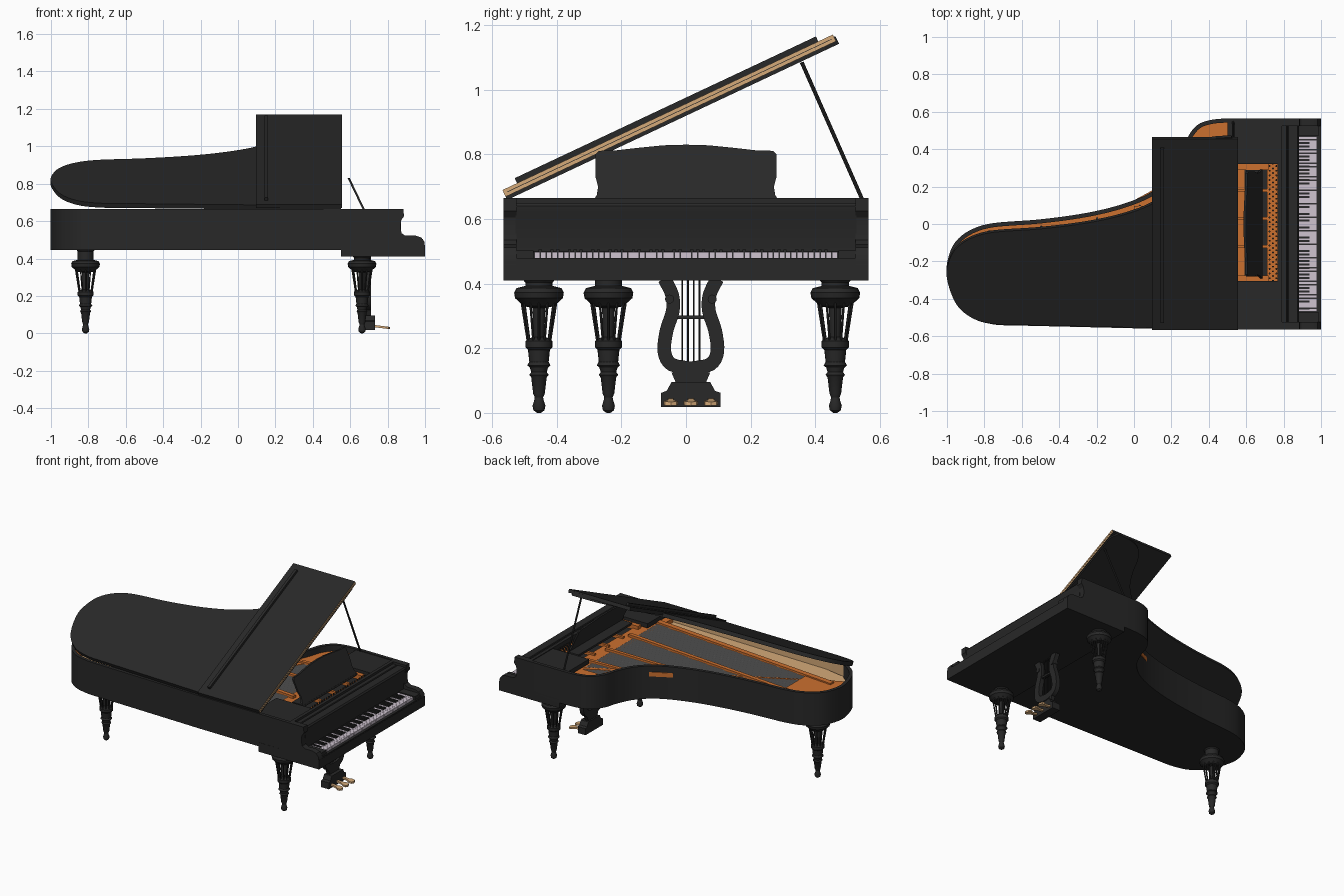
import bpy, bmesh, math
from mathutils import Vector

old = bpy.data.objects.get("Cube")
if old:
    bpy.data.objects.remove(old, do_unlink=True)


def material(name, r, g, b):
    m = bpy.data.materials.new(name)
    m.use_nodes = True
    m.diffuse_color = (r, g, b, 1)
    m.node_tree.nodes["Principled BSDF"].inputs["Base Color"].default_value = (r, g, b, 1)
    return m


BLACK = material("black lacquer", .021, .021, .021)
ORANGE = material("copper plate", .6, .16, .028)
TAN = material("light wood", .66, .4, .19)
IVORY = material("ivory", .62, .55, .63)
STEEL = material("string steel", .34, .34, .34)
BOARD = material("dark soundboard", .06, .05, .045)


# ---- helpers: each adds geometry to a bmesh, finish() makes the object
def prism(bm, pts, a, b, place):
    lo = [bm.verts.new(place(u, v, a)) for u, v in pts]
    hi = [bm.verts.new(place(u, v, b)) for u, v in pts]
    bm.faces.new(lo)
    bm.faces.new(hi)
    for i in range(len(pts)):
        j = (i + 1) % len(pts)
        bm.faces.new((lo[i], lo[j], hi[j], hi[i]))


def box(bm, x0, x1, y0, y1, z0, z1):
    prism(bm, [(x0, y0), (x1, y0), (x1, y1), (x0, y1)], z0, z1, flat)


def bar(bm, p, q, w, z0, z1):
    p, q = Vector(p), Vector(q)
    d = (q - p).normalized() * w / 2
    n = Vector((-d.y, d.x))
    prism(bm, [p + n, q + n, q - n, p - n], z0, z1, flat)


def rod(bm, p, q, r, sides=6):
    p, q = Vector(p), Vector(q)
    rot = (q - p).to_track_quat('Z', 'Y')
    ring = [(r * math.cos(math.tau * i / sides), r * math.sin(math.tau * i / sides)) for i in range(sides)]
    prism(bm, ring, 0, (q - p).length, lambda u, v, w: p + rot @ Vector((u, v, w)))


def lathe(bm, profile, cx, cy, n=20):
    rings = [[bm.verts.new((cx + r * math.cos(math.tau * i / n), cy + r * math.sin(math.tau * i / n), z))
              for i in range(n)] for r, z in profile]
    for a, b in zip(rings, rings[1:]):
        for i in range(n):
            bm.faces.new((a[i], a[(i + 1) % n], b[(i + 1) % n], b[i]))
    bm.faces.new(rings[0])
    bm.faces.new(rings[-1])


def finish(bm, name, *mats, rule=None):
    bmesh.ops.recalc_face_normals(bm, faces=bm.faces)
    for f in bm.faces:
        f.normal_update()
        f.material_index = rule(f) if rule else 0
    mesh = bpy.data.meshes.new(name)
    bm.to_mesh(mesh)
    bm.free()
    ob = bpy.data.objects.new(name, mesh)
    for m in mats:
        mesh.materials.append(m)
    bpy.context.collection.objects.link(ob)
    bpy.ops.object.select_all(action='DESELECT')
    ob.select_set(True)
    bpy.context.view_layer.objects.active = ob
    bpy.ops.object.shade_smooth_by_angle(angle=math.radians(30))


flat = lambda u, v, w: (u, v, w)      # outline seen from above
side = lambda u, v, w: (u, w, v)      # outline seen from the long side


def spline(pts, steps=5):
    P = [Vector(p) for p in pts]
    P = [P[0]] + P + [P[-1]]
    out = []
    for a, b, c, d in zip(P, P[1:], P[2:], P[3:]):
        for k in range(steps):
            t = k / steps
            out.append(b + (c - a) * t / 2 + (a * 2 - b * 5 + c * 4 - d) * t * t / 2
                       + (b * 3 - a - c * 3 + d) * t ** 3 / 2)
    return out + [P[-1]]


def inset(pts, off):
    out = []
    for i, p in enumerate(pts):
        s, t = (p - pts[i - 1]).normalized(), (pts[(i + 1) % len(pts)] - p).normalized()
        n, m = Vector((s.y, -s.x)), Vector((t.y, -t.x))
        out.append(p + (n + m) * off / (1 + n.dot(m)))
    return out


def tube_ring(bm, outer, inner, z0, z1):
    loops = [[bm.verts.new((p.x, p.y, z)) for p in o] for o, z in
             ((outer, z0), (outer, z1), (inner, z1), (inner, z0))]
    n = len(outer)
    for k in range(4):
        a, b = loops[k], loops[(k + 1) % 4]
        for i in range(n):
            bm.faces.new((a[i], a[(i + 1) % n], b[(i + 1) % n], b[i]))


# ---- case
curve = spline([(-.65, -.542), (-.75, -.537), (-.86, -.505), (-.95, -.42), (-1, -.27), (-.99, -.17),
                (-.95, -.09), (-.87, -.03), (-.75, .005), (-.5, .025), (-.25, .06), (-.05, .11),
                (.1, .175), (.2, .265), (.255, .37), (.285, .46), (.34, .53), (.42, .558), (.52, .565)])
outline = [Vector((.79, -.565)), Vector((.1, -.56))] + curve + [Vector((.79, .565))]
inner = inset(outline, .022)

bm = bmesh.new()
tube_ring(bm, outline, inner, .445, .665)
finish(bm, "case_rim", BLACK, TAN, rule=lambda f: int(
    abs(f.normal.z) < .5 and f.normal.y > .9 and -.55 < f.calc_center_median().y < -.45))
bm = bmesh.new()
prism(bm, outline, .445, .46, flat)
finish(bm, "case_bottom", BLACK)
bm = bmesh.new()
prism(bm, inset(outline, .018), .55, .57, flat)
finish(bm, "soundboard", BOARD)
bm = bmesh.new()
prism(bm, [(.5, -.54), (-.68, -.517), (-.83, -.49), (-.92, -.41), (-.9, -.32), (.48, -.43)], .565, .59, flat)
finish(bm, "bass_soundboard", TAN)

# ---- iron plate: border, tail web, long bass bar, braces, pin field
BASS, SLOPE = -.42, .09


def string_end(y):
    hits = []
    for p, q in zip(inner, inner[1:]):
        if (p.y - y) * (q.y - y) < 0:
            hits.append(p.x + (q.x - p.x) * (y - p.y) / (q.y - p.y))
    return max(max([h for h in hits if h < .56], default=.4), -.85 if y > -.3 else .48 - (y - BASS) / SLOPE)


border = [(a, b) for a, b in zip(inner, inset(outline, .095)) if a.y > -.4]
bm = bmesh.new()
tube_ring(bm, [a for a, b in border], [b for a, b in border], .595, .624)
prism(bm, [(-.68, -.32), (-.68, -.05), (-.85, -.06), (-.94, -.15), (-.965, -.27), (-.93, -.37), (-.85, -.34)],
      .59, .625, flat)
bar(bm, (.54, -.425), (-.88, -.3), .035, .585, .634)
bar(bm, (.54, -.17), (-.72, -.06), .026, .59, .635)
bar(bm, (.54, .08), (0, .085), .022, .59, .635)
bar(bm, (.54, .28), (.27, .27), .022, .59, .635)
box(bm, .38, .55, .4, .535, .59, .625)
box(bm, .47, .59, -.535, .535, .59, .618)
box(bm, .71, .785, -.335, .35, .6, .626)
for y in (-.29, .305):
    box(bm, .55, .72, y - .015, y + .015, .6, .64)
for y in (-.12, .03, .18):
    box(bm, .55, .72, y - .008, y + .008, .6, .63)
finish(bm, "iron_plate", ORANGE)
bm = bmesh.new()
box(bm, .59, .785, -.54, .54, .58, .61)
finish(bm, "pin_block", BLACK)

bm = bmesh.new()
for i in range(64):
    y = -.41 + i * .0127
    box(bm, string_end(y) + .04, .5, y - .003, y + .003, .616, .621)
finish(bm, "strings", STEEL)

bm = bmesh.new()
for i in range(26):
    for j in range(3):
        x, y = .725 + j * .018, -.315 + i * .025 + (j % 2) * .012
        rod(bm, (x, y, .61), (x, y, .64), .0055)
for p in inset(outline, .04)[35:70:6]:
    rod(bm, (p.x, p.y, .61), (p.x, p.y, .63), .007, 8)
finish(bm, "tuning_pins", BLACK)

# ---- keyboard end: keybed, cheeks, fallboard, side panels
cheek = [(.78, .42), (.78, .665), (.885, .665), (.887, .625), (.872, .605), (.868, .565), (.875, .535),
         (.895, .522), (.95, .522), (.98, .512), (.996, .49), (1, .46), (1, .42)]
bm = bmesh.new()
for a, b in ((-.565, -.525), (.525, .565)):
    prism(bm, cheek, a, b, side)
finish(bm, "cheeks", BLACK)
bm = bmesh.new()
box(bm, .55, 1, -.565, .565, .41, .472)
box(bm, .98, .998, -.525, .525, .47, .48)
for s in (-1, 1):
    box(bm, .86, .99, min(s * .472, s * .527), max(s * .472, s * .527), .47, .503)
finish(bm, "keybed", BLACK)
bm = bmesh.new()
prism(bm, [(.79, .46), (.79, .65), (.815, .65), (.82, .64), (.825, .65), (.875, .65), (.882, .64), (.88, .62),
           (.872, .6), (.868, .5), (.872, .498), (.872, .46)], -.527, .527, side)
finish(bm, "fallboard", BLACK)
bm = bmesh.new()
box(bm, .5, .785, .32, .545, .63, .66)
box(bm, .5, .785, -.545, -.305, .63, .66)
finish(bm, "side_panels", BLACK)

# ---- keys
bm = bmesh.new()
step = .938 / 52
for i in range(52):
    y = -.469 + i * step
    box(bm, .86, .978, y + .0006, y + step - .0006, .47, .498)
finish(bm, "white_keys", IVORY)
bm = bmesh.new()
for i in range(1, 52):
    if i % 7 not in (2, 5):
        y = -.469 + i * step
        box(bm, .865, .937, y - .005, y + .005, .487, .505)
finish(bm, "black_keys", BLACK)

# ---- music desk leaning back on its shelf
half = [(.292, .645), (.276, .675), (.272, .7), (.28, .73), (.28, .8), (.27, .811), (.22, .812), (.15, .82), (.07, .828)]
bm = bmesh.new()
prism(bm, half + [(0, .83)] + [(-y, z) for y, z in reversed(half)], 0, .012,
      lambda u, v, w: (.665 - (v - .665) * .48 + w, u, v))
box(bm, .6, .685, -.28, .29, .636, .65)
finish(bm, "music_desk", BLACK)

# ---- raised lid with folded front flap
C, S = math.cos(math.radians(25.2)), math.sin(math.radians(25.2))
lid = lambda x, d, n: (x, -.562 + d * C - n * S, .677 + d * S + n * C)
lid_pts = [(.55, 0)] + [(p.x, p.y + .57) for p in outline[1:-1]] + [(.55, 1.09)]
bm = bmesh.new()
prism(bm, lid_pts, -.02, .006, lid)
finish(bm, "main_lid", BLACK)
bm = bmesh.new()
prism(bm, [(.095, 0), (.555, 0), (.555, 1.13), (.095, 1.13)], -.009, .014, lid)
finish(bm, "folded_flap", BLACK, TAN, rule=lambda f: int(f.normal.x > .9))
bm = bmesh.new()
prism(bm, [(.54, .01), (.556, .01), (.556, 1.12), (.54, 1.12)], .0015, .0035, lid)
finish(bm, "flap_edge_seam", BLACK)
bm = bmesh.new()
prism(bm, [(.143, .05), (.16, .05), (.16, 1.08), (.143, 1.08)], .014, .031, lid)
finish(bm, "flap_rail", BLACK)
bm = bmesh.new()
rod(bm, (.53, .358, 1.085), (.53, .55, .65), .006, 8)
finish(bm, "lid_prop", BLACK)

# ---- turned legs with open spindles
foot = [(.006, 0), (.017, .008), (.02, .022), (.015, .038), (.013, .048), (.018, .06), (.024, .11), (.03, .118),
        (.024, .126), (.028, .14), (.036, .147), (.03, .158), (.034, .195), (.042, .203), (.042, .222), (.034, .23),
        (.016, .235), (.02, .325), (.048, .33), (.055, .338), (.074, .355), (.077, .372), (.07, .386), (.042, .393)]
for name, x, y, top in (("tail_leg", -.815, -.24, .45), ("front_right_leg", .663, -.455, .415),
                        ("front_left_leg", .663, .462, .415)):
    bm = bmesh.new()
    lathe(bm, foot + [(.042, top - .012), (.052, top)], x, y)
    for i in range(12):
        c, s = math.cos(math.tau * i / 12), math.sin(math.tau * i / 12)
        rod(bm, (x + .035 * c, y + .035 * s, .225), (x + .053 * c, y + .053 * s, .34), .0042)
    finish(bm, name, BLACK)

# ---- pedal lyre
MID = .015
arm = spline([(.082, .415), (.058, .365), (.056, .315), (.075, .255), (.082, .19), (.06, .15), (0, .138)], 4)
path = arm + [Vector((-p.x, p.y)) for p in reversed(arm[:-1])]
left, right = [], []
for i, p in enumerate(path):
    t = (path[min(i + 1, len(path) - 1)] - path[max(i - 1, 0)]).normalized()
    n = Vector((t.y, -t.x)) * .021
    left.append(p + n)
    right.append(p - n)
shifted = lambda u, v, w: (w, u + MID, v)
bm = bmesh.new()
prism(bm, left + right[::-1], .682, .712, shifted)
for s in (-1, 1):
    rod(bm, (.677, MID + s * .066, .352), (.717, MID + s * .066, .352), .014, 12)
box(bm, .688, .706, MID - .055, MID + .055, .29, .302)
for k in (-1.5, -.5, .5, 1.5):
    rod(bm, (.697, MID + k * .018, .14), (.697, MID + k * .018, .415), .003)
prism(bm, [(-.045, .09), (.045, .09), (.06, .125), (-.06, .125)], .685, .71, shifted)
prism(bm, [(-.092, .018), (.092, .018), (.092, .062), (.075, .068), (.06, .095), (-.06, .095), (-.075, .068),
           (-.092, .062)], .675, .732, shifted)
finish(bm, "pedal_lyre", BLACK)
bm = bmesh.new()
for k in (-1, 0, 1):
    y = MID + k * .062
    prism(bm, [(.72, -.009), (.765, -.009), (.79, -.022), (.805, -.018), (.812, 0), (.805, .018), (.79, .022),
               (.765, .009), (.72, .009)], 0, .012, lambda u, v, w: (u, v + y, w + .034 - (u - .72) * .13))
finish(bm, "pedals", TAN)
